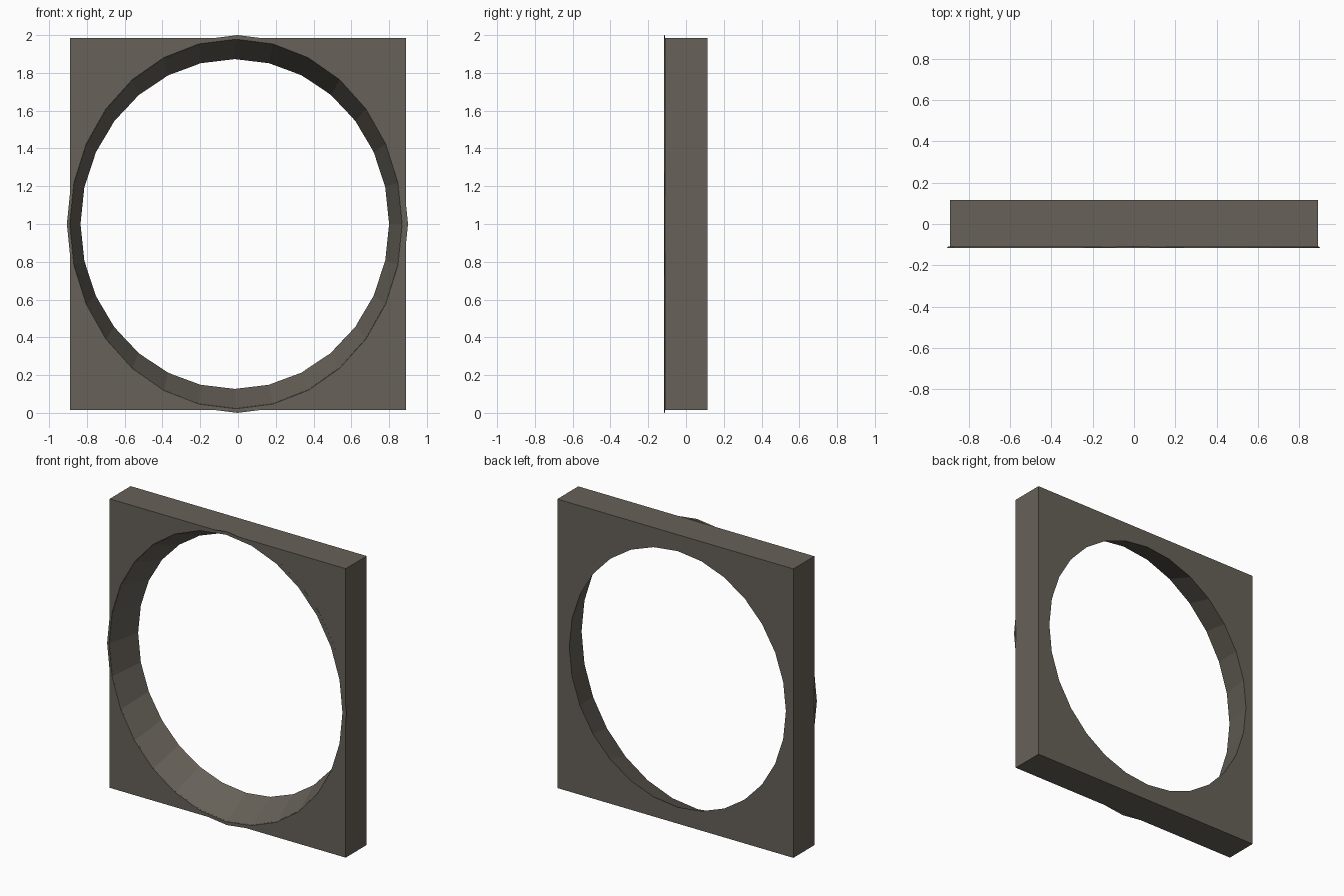
import bpy, bmesh, math

if "Cube" in bpy.data.objects:
    bpy.data.objects.remove(bpy.data.objects["Cube"])

SIDES = 28

mat = bpy.data.materials.new("dark warm grey")
mat.diffuse_color = (0.135, 0.122, 0.10, 1)
mat.use_nodes = True
mat.node_tree.nodes["Principled BSDF"].inputs["Base Color"].default_value = mat.diffuse_color


def finish(bm, name):
    bmesh.ops.recalc_face_normals(bm, faces=bm.faces)
    me = bpy.data.meshes.new(name)
    bm.to_mesh(me)
    bm.free()
    ob = bpy.data.objects.new(name, me)
    bpy.context.collection.objects.link(ob)
    me.materials.append(mat)
    return ob


def ring(bm, cx, rx, rz, y):
    # elliptical ring of vertices standing in the xz plane
    pts = []
    for i in range(SIDES):
        a = math.tau * i / SIDES
        pts.append(bm.verts.new((cx + rx * math.cos(a), y, 1 + rz * math.sin(a))))
    return pts


def bridge(bm, a, b):
    for i in range(SIDES):
        j = (i + 1) % SIDES
        bm.faces.new((a[i], a[j], b[j], b[i]))


# square plate
bm = bmesh.new()
bmesh.ops.create_cube(bm, size=1)
for v in bm.verts:
    v.co.x *= 1.78
    v.co.y = -0.111 if v.co.y < 0 else 0.115
    v.co.z = 1 + v.co.z * 1.97
plate = finish(bm, "plate")

# tapered cutter for the round opening, extended past both faces
BACK = (-0.017, 0.817, 0.873, 0.115)
FRONT = (-0.011, 0.878, 0.975, -0.111)


def taper(t):
    return [b + (f - b) * t for b, f in zip(BACK, FRONT)]


bm = bmesh.new()
a, b = ring(bm, *taper(-0.3)), ring(bm, *taper(1.3))
bridge(bm, a, b)
bm.faces.new(a)
bm.faces.new(b)
cutter = finish(bm, "opening_cutter")
cutter.hide_render = True
cutter.hide_viewport = True

mod = plate.modifiers.new("opening", 'BOOLEAN')
mod.operation = 'DIFFERENCE'
mod.solver = 'EXACT'
mod.object = cutter

# thin front lip around the opening, slightly wider than the plate
bm = bmesh.new()
loops = [ring(bm, -0.011, 0.878, 0.975, -0.110),
         ring(bm, -0.011, 0.880, 0.978, -0.116),
         ring(bm, -0.003, 0.903, 1.000, -0.116),
         ring(bm, -0.003, 0.898, 0.995, -0.110)]
for i in range(4):
    bridge(bm, loops[i], loops[(i + 1) % 4])
finish(bm, "front_lip")
